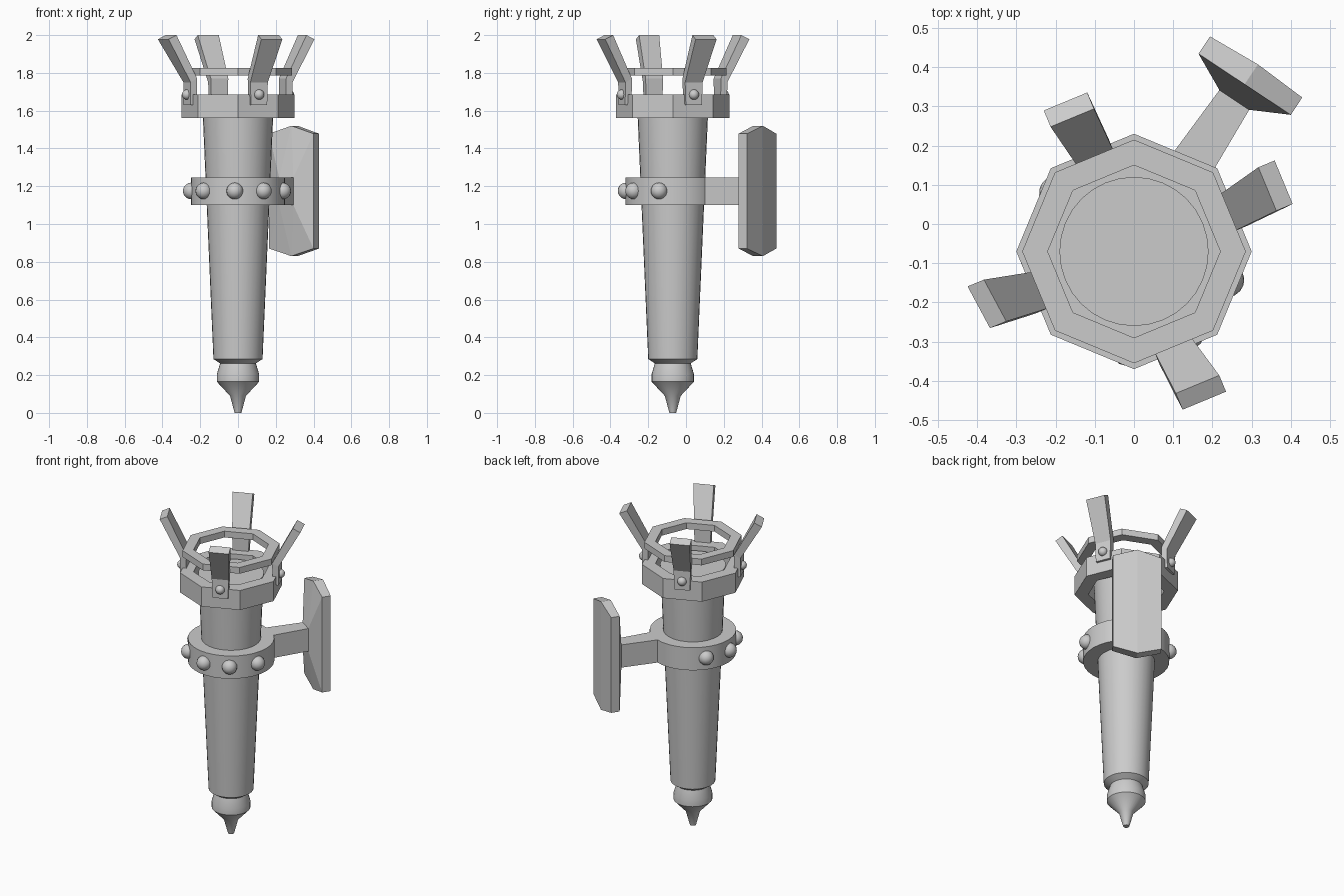
import bpy, bmesh, math
from mathutils import Vector, Matrix

if "Cube" in bpy.data.objects:
    bpy.data.objects.remove(bpy.data.objects["Cube"])

CY = -0.07  # the torch axis sits slightly forward of the origin


def finish(name, bm, angle=0.0, smooth=False):
    """Turn a bmesh (built around the torch axis, rotated by angle) into an object."""
    bmesh.ops.recalc_face_normals(bm, faces=bm.faces[:])
    bm.transform(Matrix.Translation((0, CY, 0)) @ Matrix.Rotation(math.radians(angle), 4, 'Z'))
    me = bpy.data.meshes.new(name)
    bm.to_mesh(me)
    bm.free()
    ob = bpy.data.objects.new(name, me)
    bpy.context.collection.objects.link(ob)
    if smooth:
        bpy.ops.object.select_all(action='DESELECT')
        ob.select_set(True)
        bpy.context.view_layer.objects.active = ob
        bpy.ops.object.shade_smooth_by_angle(angle=math.radians(30))
    return ob


def lathe(name, profile, sides, closed=False, smooth=False):
    """Revolve (radius, z) points; closed profiles make rings, open ones get capped."""
    bm = bmesh.new()
    rows = []
    for r, z in profile:
        rows.append([bm.verts.new((r * math.cos(2 * math.pi * i / sides),
                                   r * math.sin(2 * math.pi * i / sides), z))
                     for i in range(sides)])
    pairs = list(zip(rows, rows[1:]))
    if closed:
        pairs.append((rows[-1], rows[0]))
    else:
        bm.faces.new(rows[0])
        bm.faces.new(rows[-1])
    for a, b in pairs:
        for i in range(sides):
            j = (i + 1) % sides
            bm.faces.new((a[i], a[j], b[j], b[i]))
    return finish(name, bm, smooth=smooth)


def ring(name, inner, outer, z0, z1, sides, smooth=False):
    return lathe(name, [(inner, z0), (outer, z0), (outer, z1), (inner, z1)], sides, True, smooth)


def hull(name, points, angle):
    bm = bmesh.new()
    for p in points:
        bm.verts.new(p)
    bmesh.ops.convex_hull(bm, input=bm.verts[:])
    bmesh.ops.dissolve_limit(bm, angle_limit=0.01, verts=bm.verts[:], edges=bm.edges[:])
    return finish(name, bm, angle)


def rivet(name, radius, dist, z, angle):
    bm = bmesh.new()
    bmesh.ops.create_uvsphere(bm, u_segments=16, v_segments=10, radius=radius)
    bm.transform(Matrix.Translation((dist, 0, z)))
    return finish(name, bm, angle, True)


# Tapered handle with turned finial
lathe("handle", [(0.018, 0), (0.042, 0.09), (0.112, 0.165), (0.112, 0.205),
                 (0.095, 0.262), (0.13, 0.285), (0.19, 1.66)], 32, smooth=True)

# Octagonal collar and the thinner hoop above it
ring("collar", 0.22, 0.30, 1.56, 1.685, 8)
ring("upper_hoop", 0.22, 0.285, 1.785, 1.825, 8)

# Mounting band with rivets
ring("mount_band", 0.155, 0.25, 1.10, 1.245, 32, True)
for i, a in enumerate((143, 183, 223, 266, 303, 343)):
    rivet(f"band_rivet_{i + 1}", 0.044, 0.248, 1.175, a)

# Bent prongs, each with a slightly different lean and twist
sections = [(0.292, 1.63, 0.255, 1.63, 0.046),
            (0.292, 1.75, 0.255, 1.77, 0.050),
            (0.42, 1.978, 0.375, 2.0, 0.060)]
leans = [(0.017, 0), (0.015, 0), (-0.02, 0.1), (0.02, 0)]
for k, (lean, twist) in enumerate(leans):
    bm = bmesh.new()
    rows = []
    for n, (ro, zo, ri, zi, w) in enumerate(sections):
        s, t = (lean, twist) if n == 2 else (0, 0)
        rows.append([bm.verts.new((r - side * w * t, s + side * w, z))
                     for r, z, side in ((ro, zo, -1), (ro, zo, 1), (ri, zi, 1), (ri, zi, -1))])
    bm.faces.new(rows[0])
    bm.faces.new(rows[-1])
    for a, b in zip(rows, rows[1:]):
        for i in range(4):
            j = (i + 1) % 4
            bm.faces.new((a[i], a[j], b[j], b[i]))
    finish(f"prong_{k + 1}", bm, 22.5 + 90 * k)
    rivet(f"prong_rivet_{k + 1}", 0.027, 0.292, 1.685, 22.5 + 90 * k)

# Wall arm, narrowing towards the plate
MOUNT = 56.5
hull("wall_arm", [(x, s * w, z) for x, w in ((0.22, 0.058), (0.475, 0.045))
                  for s in (-1, 1) for z in (1.10, 1.245)], MOUNT)

# Wall plate: long hexagon with its inner side drawn in to meet the arm
plate = [(0.463, s * 0.045, z) for s in (-1, 1) for z in (1.10, 1.245)]
for side_r, mid_r in ((0.511, 0.511), (0.564, 0.572)):
    plate += [(side_r, s * 0.141, z) for s in (-1, 1) for z in (0.87, 1.478)]
    plate += [(mid_r, 0, z) for z in (0.83, 1.52)]
hull("wall_plate", plate, MOUNT)
